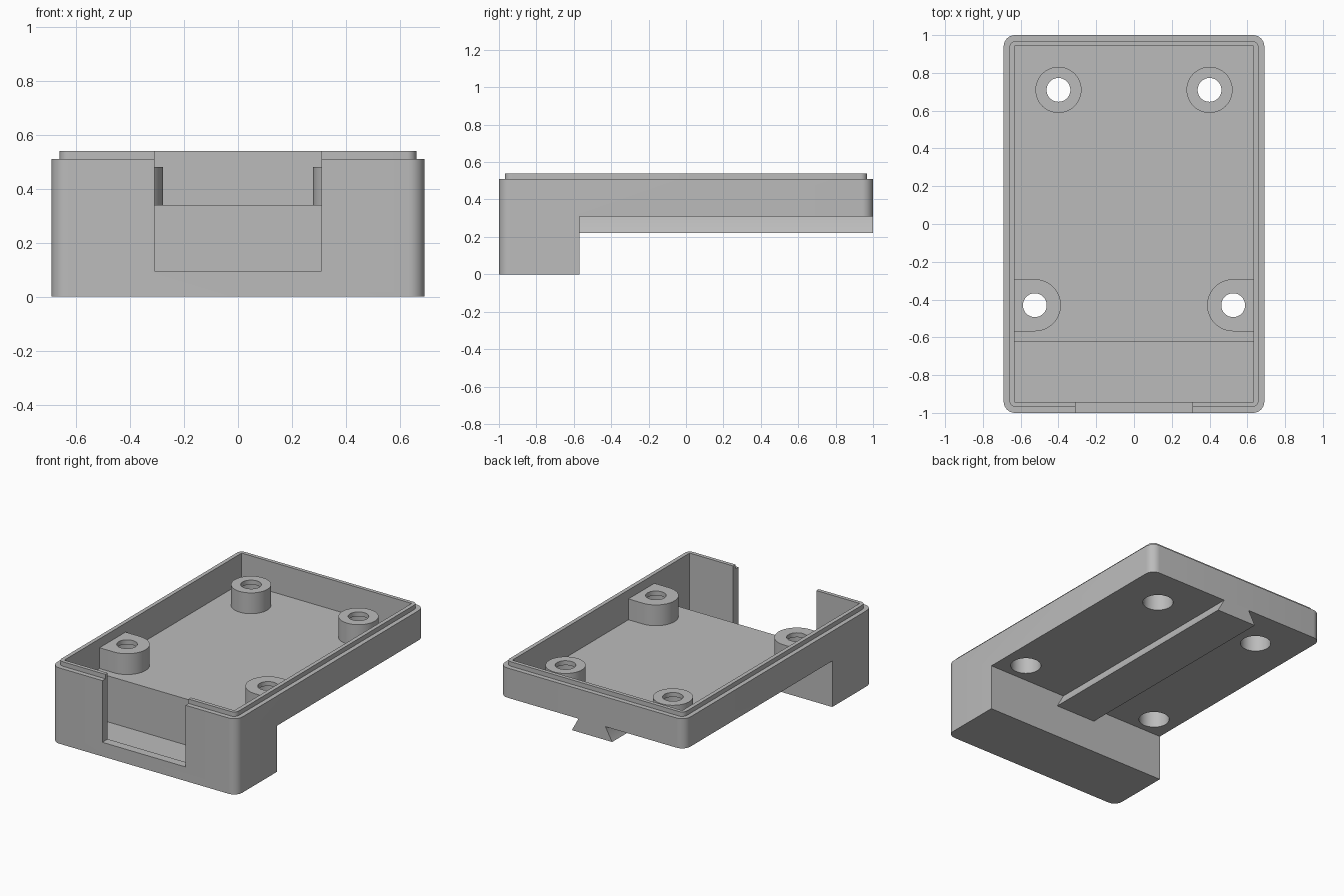
import bpy, bmesh, math

if "Cube" in bpy.data.objects:
    bpy.data.objects.remove(bpy.data.objects["Cube"], do_unlink=True)

grey = bpy.data.materials.new("plain_grey")
grey.use_nodes = True
COLOR = (0.5, 0.5, 0.5, 1)
grey.diffuse_color = COLOR
grey.node_tree.nodes["Principled BSDF"].inputs["Base Color"].default_value = COLOR


def prism(name, outline, lo, hi, axis="z"):
    """Extrude a closed outline along z, or an x-z outline along y."""
    bm = bmesh.new()
    place = (lambda p: (p[0], p[1], lo)) if axis == "z" else (lambda p: (p[0], lo, p[1]))
    face = bm.faces.new([bm.verts.new(place(p)) for p in outline])
    ext = bmesh.ops.extrude_face_region(bm, geom=[face])
    verts = [g for g in ext["geom"] if isinstance(g, bmesh.types.BMVert)]
    move = (0, 0, hi - lo) if axis == "z" else (0, hi - lo, 0)
    bmesh.ops.translate(bm, verts=verts, vec=move)
    bmesh.ops.recalc_face_normals(bm, faces=bm.faces)
    mesh = bpy.data.meshes.new(name)
    bm.to_mesh(mesh)
    bm.free()
    mesh.materials.append(grey)
    ob = bpy.data.objects.new(name, mesh)
    bpy.context.collection.objects.link(ob)
    return ob


def rect(x0, x1, y0, y1):
    return [(x0, y0), (x1, y0), (x1, y1), (x0, y1)]


def arc(cx, cy, r, start, end, steps):
    angles = [math.radians(start + (end - start) * i / steps) for i in range(steps + 1)]
    return [(cx + r * math.cos(a), cy + r * math.sin(a)) for a in angles]


def circle(cx, cy, r):
    return arc(cx, cy, r, 0, 360, 48)[:-1]


def rounded(hx, hy, r):
    corners = [(1, 1), (-1, 1), (-1, -1), (1, -1)]
    pts = []
    for i, (sx, sy) in enumerate(corners):
        pts += arc(sx * (hx - r), sy * (hy - r), r, i * 90, i * 90 + 90, 8)
    return pts


def boolean(target, tools, operation="DIFFERENCE"):
    """Apply each tool to the target."""
    for tool in tools:
        mod = target.modifiers.new("cut", "BOOLEAN")
        mod.operation = operation
        mod.solver = "EXACT"
        mod.object = tool
        bpy.context.view_layer.update()
        done = bpy.data.meshes.new_from_object(
            target.evaluated_get(bpy.context.evaluated_depsgraph_get()))
        target.modifiers.remove(mod)
        target.data = done


def discard(tools):
    for tool in tools:
        bpy.data.objects.remove(tool, do_unlink=True)


# Tray with a stepped lip and a deep front pocket
shell = prism("tray_shell", rounded(0.69, 1.0, 0.06), 0, 0.51)
lip = prism("lip", rounded(0.66, 0.968, 0.035), 0.4, 0.54)
boolean(shell, [lip], "UNION")
cutters = [
    prism("interior", rect(-0.633, 0.633, -0.943, 0.943), 0.34, 0.7),
    prism("pocket", rect(-0.633, 0.633, -0.943, -0.625), 0.03, 0.6),
    prism("underside_step", rect(-1, 1, -0.57, 1.2), -0.2, 0.31),
    prism("front_opening", rect(-0.31, 0.31, -1.2, -0.8), 0.095, 0.8),
]
boolean(shell, cutters)
discard([lip] + cutters)
parts = [shell]

# Dovetail rail along the underside
rail_profile = [(-0.15, 0.22), (0.15, 0.22), (0.1, 0.31), (0.1, 0.32), (-0.1, 0.32), (-0.1, 0.31)]
parts.append(prism("dovetail_rail", rail_profile, -0.59, 1.0, "y"))

# Screw bosses with through holes and wide counterbores from below
for side, s in (("left", 1), ("right", -1)):
    rear = prism("rear_boss_" + side, circle(s * 0.4, 0.71, 0.122), 0.33, 0.48)
    cx, cy, r = 0.525, -0.43, 0.138
    outline = arc(cx, cy, r, 90, 270, 24) + [(0.65, cy - r), (0.65, cy + r)]
    front = prism("front_boss_" + side, [(s * x, y) for x, y in outline], 0.33, 0.48)
    for boss, x, y in ((rear, 0.4, 0.71), (front, cx, cy)):
        bores = [prism("counterbore", circle(s * x, y, 0.095), 0.1, 0.45),
                 prism("screw_hole", circle(s * x, y, 0.063), 0.2, 0.6)]
        boolean(boss, bores)
        boolean(shell, bores[:1])
        discard(bores)
        parts.append(boss)

# Smooth the round walls, keep hard edges crisp
bpy.ops.object.select_all(action="DESELECT")
for ob in parts:
    ob.select_set(True)
bpy.context.view_layer.objects.active = shell
bpy.ops.object.shade_smooth_by_angle(angle=math.radians(30))
